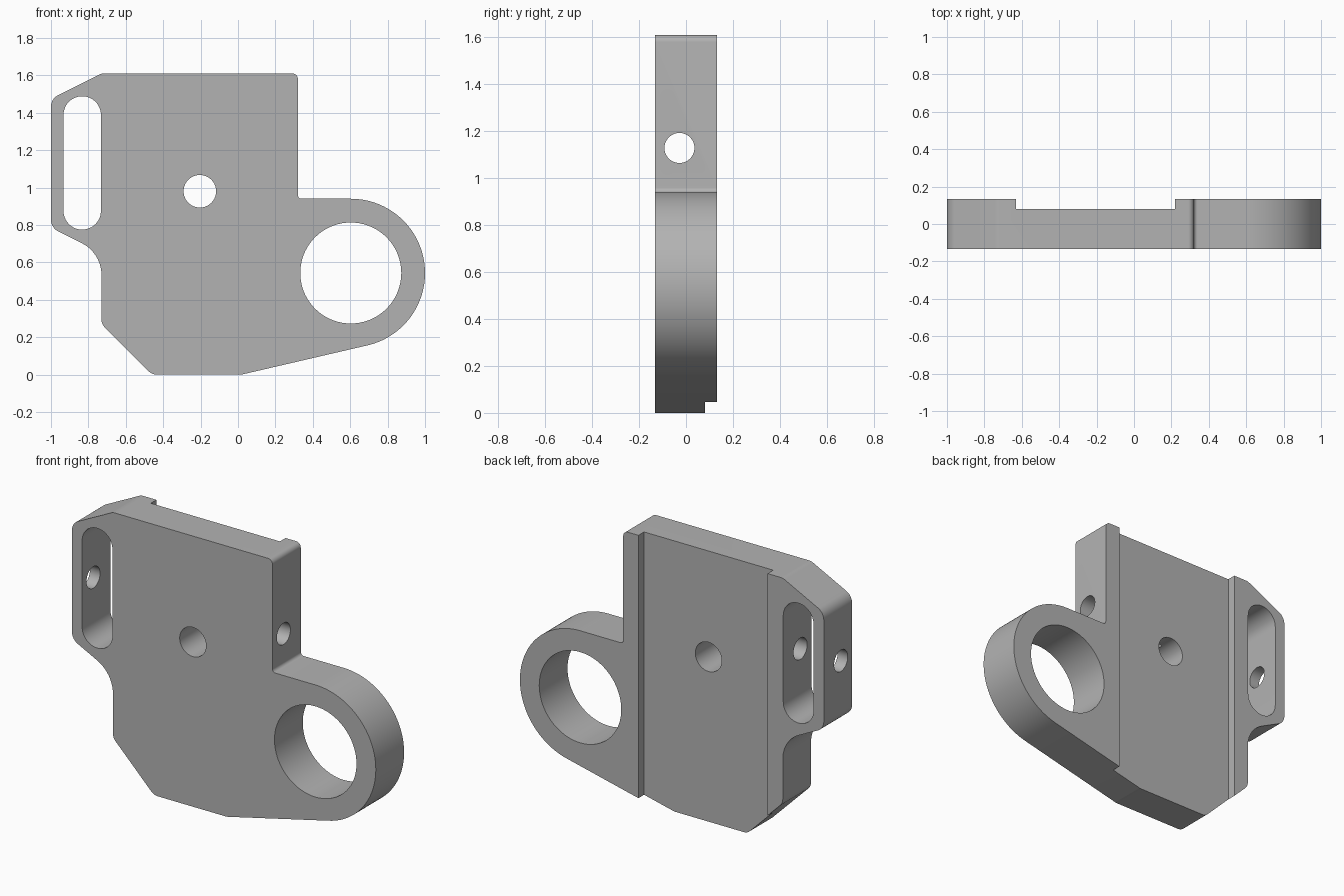
import bpy, bmesh, math
from mathutils import Vector, Matrix

if "Cube" in bpy.data.objects:
    bpy.data.objects.remove(bpy.data.objects["Cube"], do_unlink=True)

HALF = 0.133  # half of the plate thickness

grey = bpy.data.materials.new("plain grey")
grey.use_nodes = True
colour = (0.45, 0.45, 0.45, 1)
grey.diffuse_color = colour
grey.node_tree.nodes["Principled BSDF"].inputs["Base Color"].default_value = colour


def arc(cx, cz, r, start, end, n):
    angles = [start + (end - start) * i / n for i in range(n + 1)]
    return [Vector((cx + r * math.cos(a), cz + r * math.sin(a))) for a in angles]


def fillet(before, corner, after, r):
    """Points of a rounded corner, tangent to both sides."""
    p = Vector(corner)
    a, b = (Vector(before) - p).normalized(), (Vector(after) - p).normalized()
    half = math.acos(a.dot(b)) / 2
    centre = p + (a + b).normalized() * (r / math.sin(half))
    u = p + a * (r / math.tan(half)) - centre
    v = p + b * (r / math.tan(half)) - centre
    start = math.atan2(u.y, u.x)
    turn = math.remainder(math.atan2(v.y, v.x) - start, 2 * math.pi)
    return arc(centre.x, centre.y, r, start, start + turn, 10)


def make_object(name, bm):
    bmesh.ops.recalc_face_normals(bm, faces=bm.faces[:])
    mesh = bpy.data.meshes.new(name)
    bm.to_mesh(mesh)
    bm.free()
    mesh.materials.append(grey)
    obj = bpy.data.objects.new(name, mesh)
    bpy.context.scene.collection.objects.link(obj)
    return obj


def prism(name, outline, y0, y1):
    """Closed solid with an x-z outline, running from y0 to y1."""
    bm = bmesh.new()
    front = [bm.verts.new((p[0], y0, p[1])) for p in outline]
    back = [bm.verts.new((p[0], y1, p[1])) for p in outline]
    bm.faces.new(front)
    bm.faces.new(back[::-1])
    for i in range(len(outline)):
        bm.faces.new((front[i], front[i - 1], back[i - 1], back[i]))
    return make_object(name, bm)


def drill(name, centre, r, length, axis, segments):
    bm = bmesh.new()
    turn = Matrix.Rotation(math.pi / 2, 4, axis)
    bmesh.ops.create_cone(bm, cap_ends=True, segments=segments, radius1=r, radius2=r,
                          depth=length, matrix=Matrix.Translation(centre) @ turn)
    return make_object(name, bm)


# Plate outline: rounded corners on the left, round lug on the right
lug = Vector((0.603, 0.543))
lug_r = 0.397
foot = Vector((0.02, 0))
to_lug = lug - foot
slope = math.atan2(to_lug.y, to_lug.x) - math.asin(lug_r / to_lug.length)
lug_arc = arc(lug.x, lug.y, lug_r, math.pi / 2, slope - math.pi / 2, 56)

corners = [
    (foot, 0.08), ((-0.46, 0), 0.06), ((-0.73, 0.27), 0.06),
    ((-0.73, 0.65), 0.19), ((-1, 0.785), 0.07), ((-1, 1.475), 0.07),
    ((-0.73, 1.61), 0.06), ((0.32, 1.61), 0.03), ((0.32, 0.94), 0.02),
]
outline = list(lug_arc)
for i, (corner, r) in enumerate(corners):
    before = corners[i - 1][0] if i else lug_arc[-1]
    after = corners[i + 1][0] if i + 1 < len(corners) else lug_arc[0]
    outline += fillet(before, corner, after, r)
plate = prism("bracket_plate", outline, -HALF, HALF)

# Cutters: back channel, slot, bore, centre hole and cross hole
slot = arc(-0.833, 1.388, 0.1, 0, math.pi, 24) + arc(-0.833, 0.875, 0.1, math.pi, 2 * math.pi, 24)
channel = [(-0.63, -0.2), (0.22, -0.2), (0.22, 1.8), (-0.63, 1.8)]
cutters = [
    prism("channel_cutter", channel, 0.08, 0.3),
    prism("slot_cutter", slot, -0.3, 0.3),
    drill("bore_cutter", (lug.x, 0, lug.y), 0.27, 0.6, "X", 72),
    drill("centre_hole_cutter", (-0.204, 0, 0.98), 0.087, 0.6, "X", 40),
    drill("cross_hole_cutter", (0, -0.028, 1.129), 0.064, 2.4, "Y", 36),
]

# Apply each cut, then drop its helper
for obj in bpy.context.selected_objects:
    obj.select_set(False)
bpy.context.view_layer.objects.active = plate
plate.select_set(True)
for cutter in cutters:
    cutter.hide_render = True
    cut = plate.modifiers.new(cutter.name, "BOOLEAN")
    cut.operation = "DIFFERENCE"
    cut.solver = "EXACT"
    cut.object = cutter
    bpy.ops.object.modifier_apply(modifier=cut.name)
    bpy.data.objects.remove(cutter, do_unlink=True)

# Smooth the rounds, keep the edges sharp
bpy.ops.object.shade_smooth_by_angle(angle=math.radians(20))
